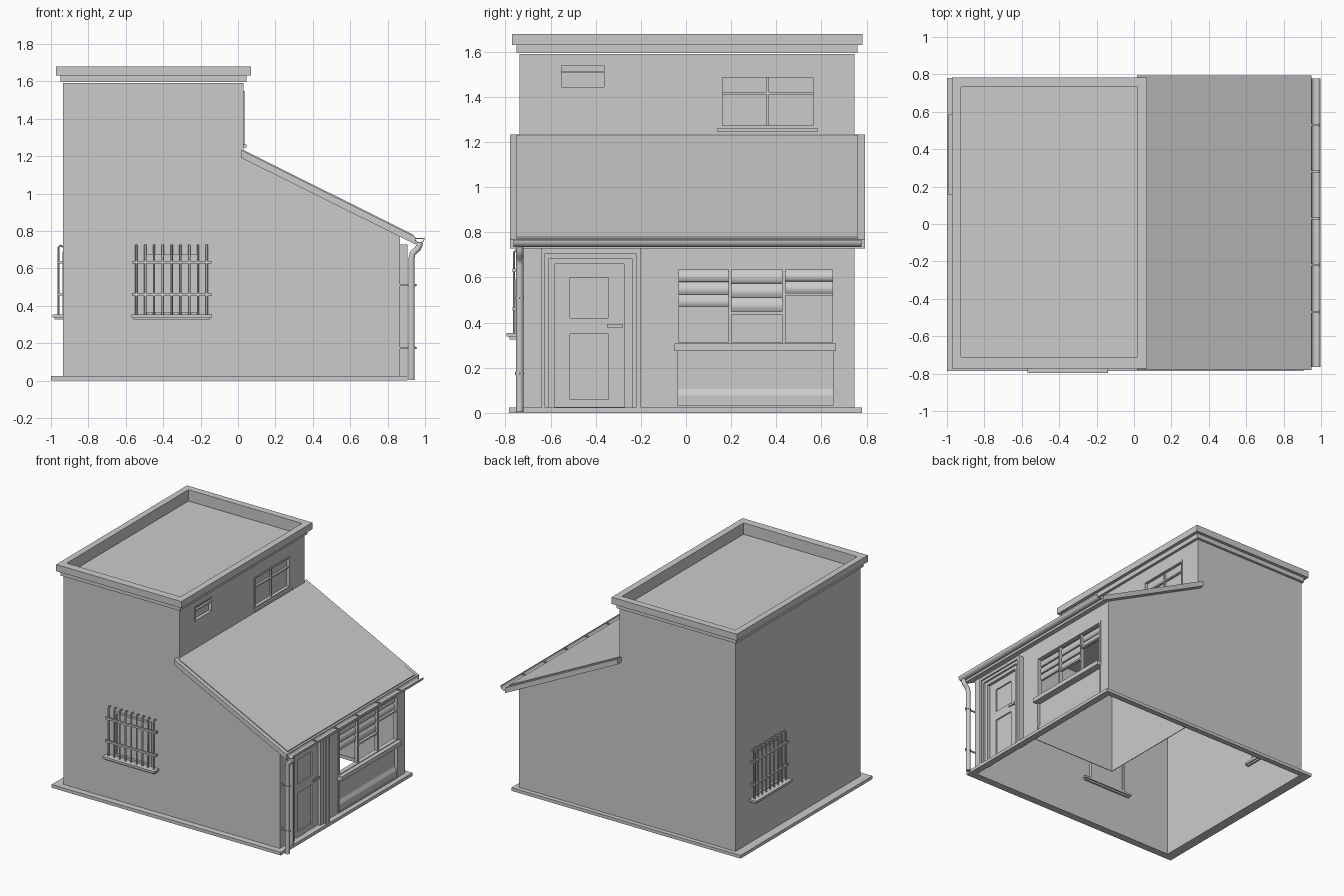
import bpy, bmesh, math
from mathutils import Matrix, Vector

if "Cube" in bpy.data.objects:
    bpy.data.objects.remove(bpy.data.objects["Cube"])

C = bpy.context


def add(name, bm, recalc=True):
    if recalc:
        bmesh.ops.recalc_face_normals(bm, faces=bm.faces)
    me = bpy.data.meshes.new(name)
    bm.to_mesh(me)
    bm.free()
    ob = bpy.data.objects.new(name, me)
    C.collection.objects.link(ob)
    return ob


def boxes(name, items, mat=Matrix()):
    """One object from boxes (x0, x1, y0, y1, z0, z1)."""
    bm = bmesh.new()
    for x0, x1, y0, y1, z0, z1 in items:
        m = Matrix.Translation(((x0 + x1) / 2, (y0 + y1) / 2, (z0 + z1) / 2))
        m = mat @ m @ Matrix.Diagonal((x1 - x0, y1 - y0, z1 - z0, 1))
        bmesh.ops.create_cube(bm, size=1, matrix=m)
    return add(name, bm)


def frame(x0, x1, y0, y1, z0, z1, w):
    """Four bars of a rectangular frame lying in the yz plane."""
    return [(x0, x1, y0, y0 + w, z0, z1), (x0, x1, y1 - w, y1, z0, z1),
            (x0, x1, y0 + w, y1 - w, z0, z0 + w), (x0, x1, y0 + w, y1 - w, z1 - w, z1)]


def ring(outer, inner, z0, z1):
    """Four bars of a flat rectangular ring; rects are (x0, x1, y0, y1)."""
    a, b, c, d = outer
    e, f, g, h = inner
    return [(a, e, c, d, z0, z1), (f, b, c, d, z0, z1),
            (e, f, c, g, z0, z1), (e, f, h, d, z0, z1)]


def prism(name, pts, y0, y1, open_bottom=False):
    """Extrude an xz profile along y."""
    bm = bmesh.new()
    f = bm.faces.new([bm.verts.new((x, y0, z)) for x, z in pts])
    ext = bmesh.ops.extrude_face_region(bm, geom=[f])['geom']
    bmesh.ops.translate(bm, vec=(0, y1 - y0, 0),
                        verts=[v for v in ext if isinstance(v, bmesh.types.BMVert)])
    bmesh.ops.recalc_face_normals(bm, faces=bm.faces)
    if open_bottom:
        low = [f for f in bm.faces if all(v.co.z < 1e-4 for v in f.verts)]
        bmesh.ops.delete(bm, geom=low, context='FACES_ONLY')
    return add(name, bm, False)


def tube(name, paths, r, mat=Matrix(), res=1):
    cu = bpy.data.curves.new(name, 'CURVE')
    cu.dimensions = '3D'
    cu.bevel_depth, cu.bevel_resolution, cu.use_fill_caps = r, res, True
    for p in paths:
        s = cu.splines.new('POLY')
        s.points.add(len(p) - 1)
        for pt, co in zip(s.points, p):
            pt.co = (*(mat @ Vector(co)), 1)
    ob = bpy.data.objects.new(name, cu)
    C.collection.objects.link(ob)
    return ob


def apply_mods(ob):
    C.view_layer.objects.active = ob
    for m in list(ob.modifiers):
        bpy.ops.object.modifier_apply(modifier=m.name)


def smooth(ob):
    bpy.ops.object.select_all(action='DESELECT')
    ob.select_set(True)
    C.view_layer.objects.active = ob
    bpy.ops.object.convert(target='MESH')
    bpy.ops.object.shade_smooth_by_angle(angle=math.radians(50))


XL, XM, XR, YF, YB = -0.935, 0.03, 0.865, -0.738, 0.747

# Thin wall shell, open underneath, with window and door openings
walls = prism("walls", [(XL, 0), (XR, 0), (XR, 0.785), (XM, 1.205), (XM, 1.59), (XL, 1.59)],
              YF, YB, True)
sol = walls.modifiers.new("thickness", 'SOLIDIFY')
sol.thickness, sol.offset, sol.use_even_offset = 0.006, -1, True
apply_mods(walls)
cuts = boxes("opening_cutters", [
    (-0.51, -0.20, YF - .1, YF + .1, 0.35, 0.69),
    (XL - .1, XL + .1, 0.215, 0.525, 0.35, 0.69),
    (XM - .1, XM + .1, -0.555, -0.36, 1.435, 1.545),
    (XM - .1, XM + .1, 0.155, 0.57, 1.265, 1.495),
    (XR - .1, XR + .1, -0.58, -0.275, 0.025, 0.66),
    (XR - .1, XR + .1, -0.045, 0.66, 0.03, 0.645)])
b = walls.modifiers.new("openings", 'BOOLEAN')
b.operation, b.object, b.solver = 'DIFFERENCE', cuts, 'EXACT'
apply_mods(walls)
bpy.data.objects.remove(cuts)

# Base ledge and parapet
boxes("base_ledge", ring((-1, 0.905, -0.785, 0.78), (-0.925, 0.855, -0.728, 0.737), 0, 0.024))
hole = (-0.925, 0.02, -0.712, 0.732)
boxes("cornice_band", ring((-0.95, 0.045, -0.752, 0.76), hole, 1.595, 1.63))
boxes("parapet", ring((-0.972, 0.07, -0.772, 0.783), hole, 1.63, 1.68))

# Sloping roof and its covering sheet
prism("lean_to_roof", [(0.015, 1.233), (0.948, 0.768), (0.948, 0.728), (0.015, 1.192)], -0.78, 0.793)
prism("roof_sheet", [(0.03, 1.232), (0.938, 0.78), (0.938, 0.771), (0.03, 1.222)], -0.75, 0.762)

# Gutter with brackets
N = 10
arc = [(0.971 + r * math.cos(t), 0.762 + r * math.sin(t))
       for r, rev in ((0.027, 1), (0.023, -1))
       for t in [math.pi * (1 + i / N) + 0.15 for i in range(N + 1)][::rev]]
smooth(prism("gutter", arc, -0.765, 0.778))
boxes("gutter_brackets", [(0.945, 0.993, -0.475 + .25 * i, -0.465 + .25 * i, 0.757, 0.762)
                          for i in range(5)])

# Downpipe with outlet and clamps
py, px = -0.737, 0.928
smooth(tube("downpipe", [[(0.972, py, 0.738), (0.97, py, 0.722), (0.962, py, 0.706), (0.945, py, 0.692),
                          (0.933, py, 0.678), (px, py, 0.655), (px, py, 0.004)]], 0.017, res=3))
for i, z in enumerate((0.175, 0.51)):
    smooth(tube(f"pipe_clamp_{i + 1}", [[(px, py, z - .006), (px, py, z + .006)]], 0.021, res=3))
    boxes(f"clamp_arm_{i + 1}", [(XR - .005, px, py - .004, py + .004, z - .005, z + .005),
                                 (px, 0.956, py - .004, py + .004, z - .004, z + .004)])

# Barred windows, modelled facing -y and placed on the front and left walls
places = {"front": Matrix.Translation((-0.355, YF, 0)),
          "left": Matrix.Translation((XL, 0.37, 0)) @ Matrix.Rotation(-math.pi / 2, 4, 'Z')}
for side, m in places.items():
    fr = m @ Matrix.Rotation(-math.pi / 2, 4, 'Z')  # yz-plane frame turned to face -y
    boxes(side + "_window_frame", frame(-0.025, 0.004, -0.155, 0.155, 0.35, 0.69, 0.016), fr)
    boxes(side + "_window_pane", [(-0.15, 0.15, 0.014, 0.018, 0.35, 0.69)], m)
    boxes(side + "_window_sill", [(-0.215, 0.215, -0.058, 0.03, 0.338, 0.354),
                                  (-0.205, 0.205, -0.045, 0.02, 0.326, 0.338)], m)
    us = [-0.188 + 0.047 * i for i in range(9)]
    smooth(tube(side + "_window_bars", [[(u, 0.002, 0.715), (u, -0.015, 0.722), (u, -0.024, 0.712),
                                         (u, -0.024, 0.35)] for u in us], 0.0065, m))
    boxes(side + "_bar_rails", [(-0.212, 0.212, -0.031, -0.017, z - .007, z + .007)
                                for z in (0.46, 0.632)]
          + [(s - .006, s + .006, -0.024, 0, z - .005, z + .005)
             for z in (0.46, 0.632) for s in (-0.2, 0.2)], m)

# Upper windows above the lean-to
x0, x1 = XM - 0.03, XM + 0.004
boxes("small_upper_window", frame(x0, x1, -0.56, -0.355, 1.435, 1.548, 0.009)
      + [(x0, x1 - .008, -0.552, -0.364, 1.506, 1.515)])
boxes("small_upper_pane", [(XM - .024, XM - .02, -0.555, -0.36, 1.435, 1.545)])
boxes("large_upper_window", frame(x0, x1, 0.15, 0.574, 1.262, 1.498, 0.012)
      + [(x0, x1 - .008, 0.162, 0.562, 1.41, 1.421), (x0, x1 - .01, 0.357, 0.367, 1.274, 1.486)])
boxes("large_upper_pane", [(XM - .024, XM - .02, 0.155, 0.57, 1.265, 1.495)])
boxes("large_upper_sill", [(XM - .02, XM + .016, 0.14, 0.582, 1.245, 1.263)])

# Door with recessed panels, handle and stepped surround
d0, d1 = 0.838, 0.856
boxes("door", [(d0, d1, -0.58, -0.515, 0.025, 0.66), (d0, d1, -0.345, -0.275, 0.025, 0.66)]
      + [(d0, d1, -0.515, -0.345, a, c) for a, c in ((0.025, 0.06), (0.35, 0.42), (0.6, 0.66))]
      + [(d0, d0 + .008, -0.515, -0.345, 0.06, 0.6)])
boxes("door_handle", [(d1, d1 + .02, -0.305, -0.293, 0.38, 0.392),
                      (d1 + .014, d1 + .022, -0.35, -0.28, 0.378, 0.394)])


def surround(x, yo0, yi0, yi1, yo1, zi, zo):
    return [(0.83, x, yo0, yi0, 0.02, zo), (0.83, x, yi1, yo1, 0.02, zo), (0.83, x, yi0, yi1, zi, zo)]


boxes("door_surround", surround(0.905, -0.64, -0.625, -0.222, -0.2, 0.706, 0.728)
      + surround(0.893, -0.625, -0.608, -0.24, -0.222, 0.685, 0.706)
      + surround(0.878, -0.608, -0.58, -0.275, -0.24, 0.66, 0.685))

# Shop window: frame, mullions, sill and stall riser
boxes("shop_window_frame", frame(0.835, 0.869, -0.045, 0.662, 0.3, 0.648, 0.013)
      + [(0.838, 0.863, y - .007, y + .007, 0.313, 0.635) for y in (0.195, 0.433)]
      + [(0.838, 0.86, 0.202, 0.426, 0.437, 0.45), (0.838, 0.86, 0.44, 0.65, 0.52, 0.532)])
boxes("shop_sill", [(0.835, 0.9, -0.052, 0.664, 0.275, 0.308)])
boxes("stall_riser", [(0.835, 0.846, -0.045, 0.66, 0.03, 0.29), (0.835, 0.852, -0.045, 0.66, 0.03, 0.08),
                      *frame(0.835, 0.869, -0.045, 0.66, 0.024, 0.285, 0.008)])
prism("riser_skirt", [(0.84, 0.03), (0.86, 0.03), (0.86, 0.078), (0.846, 0.105), (0.84, 0.105)], -0.04, 0.655)

# Folded blinds behind the panes
for i, (a, c, low) in enumerate(((-0.032, 0.188, 0.47), (0.202, 0.426, 0.45), (0.44, 0.65, 0.53))):
    n = 2 if i == 2 else 3
    h = (0.637 - low) / n
    steps = [(k, t / 6) for k in range(n) for t in range(7)]
    front = [(0.83 + 0.018 * math.sin(math.pi * t * .8) , 0.637 - (k + t) * h + 0.002 * (t == 0) * -1)
             for k, t in steps]
    smooth(prism(f"blind_{i + 1}", front + [(0.824, low), (0.824, 0.637)], a, c))

# Room behind the shop window
boxes("shop_room", [(0.137, 0.142, -0.082, 0.741, 0, 0.7), (0.142, 0.859, -0.082, -0.077, 0, 0.7),
                    (0.142, 0.859, -0.077, 0.741, 0.695, 0.7)])
